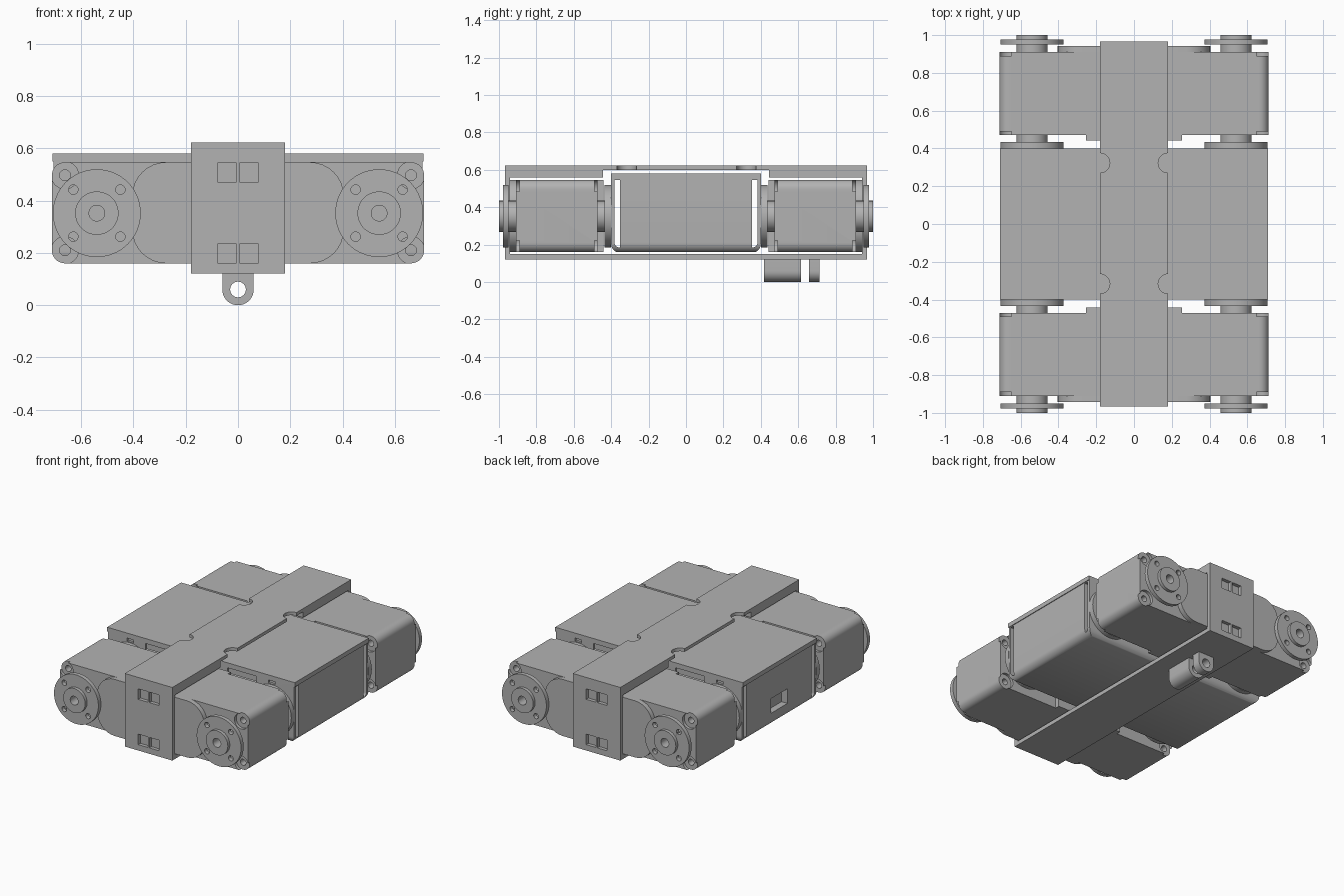
import bpy, bmesh, math

cube = bpy.data.objects.get("Cube")
if cube:
    bpy.data.objects.remove(cube, do_unlink=True)

grey = bpy.data.materials.new("plain grey")
grey.use_nodes = True
TONE = (0.45, 0.45, 0.45, 1)
grey.diffuse_color = TONE
grey.node_tree.nodes["Principled BSDF"].inputs["Base Color"].default_value = TONE


def rounded(u0, u1, v0, v1, low=(0, 0), high=(0, 0), steps=8):
    """Rectangle outline; radii are (u0 side, u1 side) for low and high corners."""
    pts = []
    corners = [(u0, v0, low[0], 1, 1, 180), (u1, v0, low[1], -1, 1, 270),
               (u1, v1, high[1], -1, -1, 0), (u0, v1, high[0], 1, -1, 90)]
    for u, v, r, su, sv, start in corners:
        if r == 0:
            pts.append((u, v))
            continue
        for i in range(steps + 1):
            a = math.radians(start + 90 * i / steps)
            pts.append((u + su * r + r * math.cos(a), v + sv * r + r * math.sin(a)))
    return pts


def circle(u, v, r, n=32):
    return [(u + r * math.cos(math.tau * i / n), v + r * math.sin(math.tau * i / n))
            for i in range(n)]


def prism(name, pts, axis, a, b):
    """Extrude an outline along an axis from a to b."""
    place = {"x": lambda u, v, w: (w, u, v),
             "y": lambda u, v, w: (u, w, v),
             "z": lambda u, v, w: (u, v, w)}[axis]
    bm = bmesh.new()
    ends = [[bm.verts.new(place(u, v, w)) for u, v in pts] for w in (a, b)]
    bm.faces.new(ends[0])
    bm.faces.new(ends[1])
    for i in range(len(pts)):
        j = (i + 1) % len(pts)
        bm.faces.new((ends[0][i], ends[0][j], ends[1][j], ends[1][i]))
    bmesh.ops.recalc_face_normals(bm, faces=bm.faces)
    mesh = bpy.data.meshes.new(name)
    bm.to_mesh(mesh)
    bm.free()
    mesh.materials.append(grey)
    ob = bpy.data.objects.new(name, mesh)
    bpy.context.collection.objects.link(ob)
    return ob


def box(name, x0, x1, y0, y1, z0, z1):
    return prism(name, rounded(x0, x1, y0, y1), "z", z0, z1)


def activate(ob):
    bpy.ops.object.select_all(action="DESELECT")
    ob.select_set(True)
    bpy.context.view_layer.objects.active = ob


def combine(ob, tools, operation="DIFFERENCE"):
    activate(ob)
    for tool in tools:
        mod = ob.modifiers.new("cut", "BOOLEAN")
        mod.operation, mod.object, mod.solver = operation, tool, "EXACT"
        bpy.ops.object.modifier_apply(modifier=mod.name)
        bpy.data.objects.remove(tool, do_unlink=True)


def smooth(ob):
    activate(ob)
    bpy.ops.object.shade_smooth_by_angle(angle=math.radians(30))


HX, HZ = 0.54, 0.352   # horn axis
SIDES = (-1, 1)

# Spine: a closed loop bracket with thick ends and a thin middle
spine = box("spine_bracket", -0.18, 0.18, -0.967, 0.967, 0.122, 0.622)
cuts = [box("cut", -1, 1, -0.94, 0.94, 0.15, 0.56),
        box("cut", -1, 1, -0.445, 0.445, 0.3, 0.6)]
for sx in SIDES:
    for y in (-0.317, 0.323):
        cuts.append(prism("cut", circle(sx * 0.18, y, 0.052), "z", 0.5, 0.7))
    for z in (0.198, 0.508):
        x = sx * 0.042
        cuts.append(box("cut", x - 0.036, x + 0.036, -1.1, 1.1, z - 0.036, z + 0.036))
combine(spine, cuts)
smooth(spine)

# Hinge lugs under the spine
for name, y0, y1 in (("long_lug", 0.417, 0.615), ("short_lug", 0.657, 0.715)):
    lug = prism(name, rounded(-0.06, 0.06, 0, 0.13, low=(0.059, 0.059)), "y", y0, y1)
    combine(lug, [prism("cut", circle(0, 0.06, 0.03), "y", y0 - 0.1, y1 + 0.1)])
    smooth(lug)

# Middle motor housing with a wrap-around cradle
middle = prism("middle_housing",
               rounded(-0.705, 0.705, 0.16, 0.57, low=(0.05, 0.05)), "y", -0.5, 0.5)
combine(middle, [prism("limit", rounded(-0.4, 0.4, 0.1, 0.575, low=(0, 0)),
                       "x", -1, 1)], "INTERSECT")
combine(middle, [prism("limit", rounded(-0.4, 0.4, 0.155, 0.6, low=(0.05, 0.05)),
                       "x", -1, 1)], "INTERSECT")
cuts = []
for sy in SIDES:
    inner, outer = sorted((sy * 0.352, sy * 0.382))
    radii = (0, 0.025) if sy > 0 else (0.025, 0)
    cuts.append(prism("cut", rounded(inner, outer, 0.185, 0.545, low=radii), "x", -1, 1))
    y0, y1 = sorted((sy * 0.36, sy * 0.45))
    for sx in SIDES:
        for near, far, z in ((0.2, 0.42, 0.505), (0.51, 0.56, 0.525)):
            x0, x1 = sorted((sx * near, sx * far))
            cuts.append(box("cut", x0, x1, y0, y1, z, 0.546))
cuts.append(box("cut", -0.8, -0.66, -0.09, 0.09, 0.25, 0.35))
combine(middle, cuts)
smooth(middle)
box("middle_cover", -0.71, 0.71, -0.4, 0.4, 0.55, 0.58)


def horn(name, x, y_base, y_plate, y_rim, y_tip):
    """Round output plate with hub, centre bore and four screw holes."""
    plate = prism(name + "_plate", circle(x, HZ, 0.168, 64), "y", y_plate, y_rim)
    hub = prism(name + "_hub", circle(x, HZ, 0.083, 48), "y", y_base, y_tip)
    combine(plate, [hub], "UNION")
    out = 0.05 if y_tip > y_base else -0.05
    cuts = [prism("cut", circle(x, HZ, 0.03), "y", y_base + out / 2, y_tip + out)]
    for sx in SIDES:
        for sz in SIDES:
            cuts.append(prism("cut", circle(x + sx * 0.09, HZ + sz * 0.09, 0.018, 20),
                              "y", y_plate - out, y_rim + out))
    combine(plate, cuts)
    smooth(plate)


# Four end motors, each with flanges, screw ears and a horn on both sides
for sy in SIDES:
    for sx in SIDES:
        tag = ("back" if sy > 0 else "front") + ("_left" if sx > 0 else "_right")
        x0, x1 = sorted((0, sx * 0.712))
        r = (0, 0.05) if sx > 0 else (0.05, 0)
        case = prism(tag + "_motor_case", rounded(x0, x1, 0.16, 0.547, low=r, high=r),
                     "y", sy * 0.472, sy * 0.91)
        cuts = []
        for z in (0.21, 0.497):
            x = sx * 0.662
            for a, b in ((0.46, 0.49), (0.89, 0.95)):
                cuts.append(prism("cut", circle(x, z, 0.052), "y", sy * a, sy * b))
            cuts.append(prism("cut", circle(x, z, 0.021, 20), "y", sy * 0.4, sy * 1))
        combine(case, cuts)
        smooth(case)

        x0, x1 = sorted((0, sx * 0.405))
        r = (0, 0.13) if sx > 0 else (0.13, 0)
        smooth(prism(tag + "_outer_flange",
                     rounded(x0, x1, 0.16, 0.547, low=r, high=r),
                     "y", sy * 0.905, sy * 0.943))
        x0, x1 = sorted((0, sx * 0.255))
        box(tag + "_inner_flange", x0, x1, *sorted((sy * 0.442, sy * 0.48)), 0.16, 0.547)

        horn(tag + "_outer_horn", sx * HX, sy * 0.9, sy * 0.95, sy * 0.978, sy * 1.0)
        horn(tag + "_inner_horn", sx * HX, sy * 0.48, sy * 0.435, sy * 0.4, sy * 0.395)
